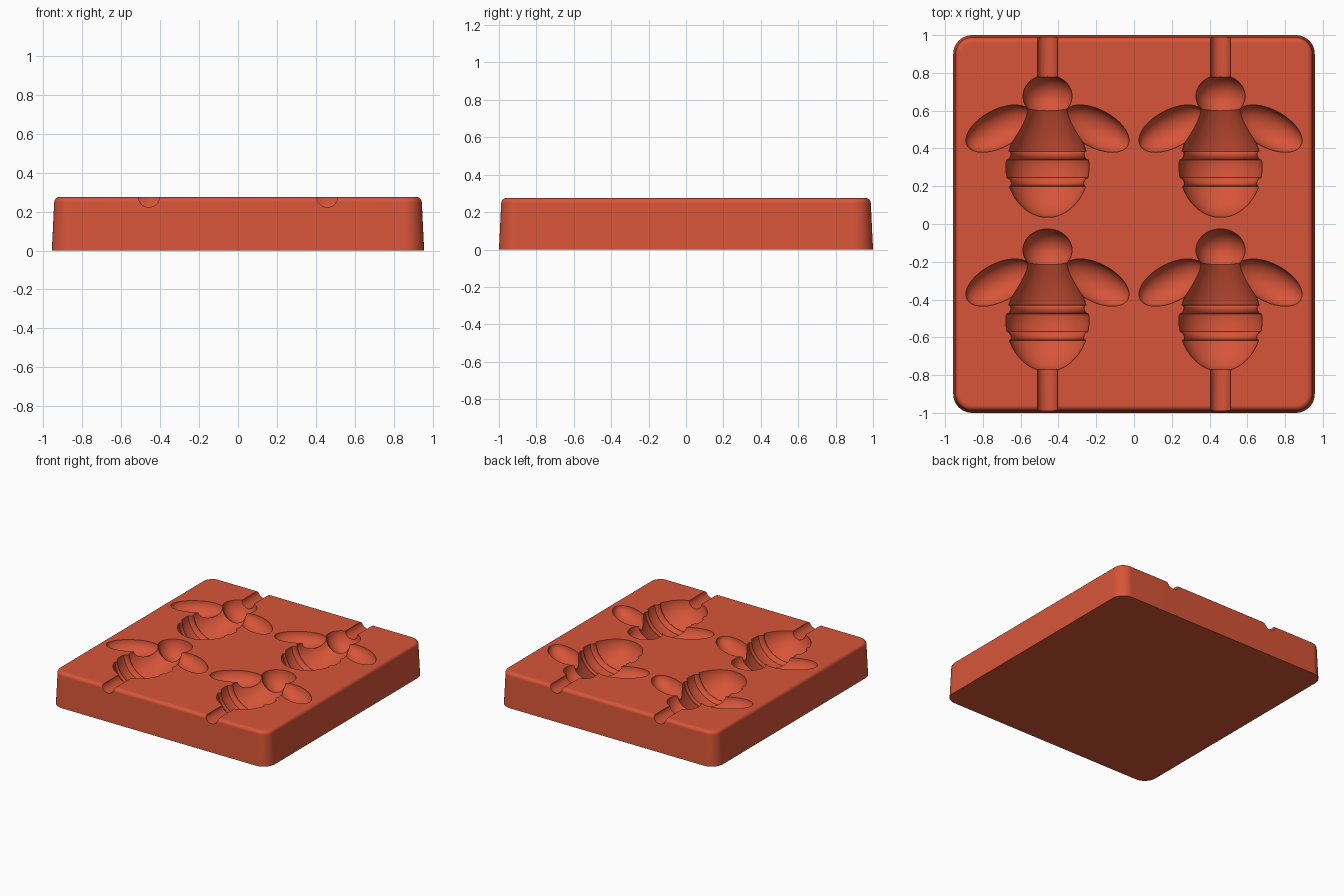
import bpy, bmesh
from math import sin, cos, pi, radians, sqrt
from mathutils import Matrix

cube = bpy.data.objects.get("Cube")
if cube:
    bpy.data.objects.remove(cube, do_unlink=True)

TOP = 0.275          # height of the tray
COLUMN = 0.458       # sideways distance of each cavity column
ROW_SHIFT = -0.815   # front row relative to the back row

clay = bpy.data.materials.new("terracotta red")
clay.use_nodes = True
colour = (0.68, 0.09, 0.04, 1)
clay.diffuse_color = colour
clay.node_tree.nodes["Principled BSDF"].inputs["Base Color"].default_value = colour


def mesh_object(name, bm):
    bmesh.ops.recalc_face_normals(bm, faces=bm.faces)
    mesh = bpy.data.meshes.new(name)
    bm.to_mesh(mesh)
    bm.free()
    mesh.materials.append(clay)
    obj = bpy.data.objects.new(name, mesh)
    bpy.context.collection.objects.link(obj)
    return obj


def skin(name, rings):
    """Join equal point rings into a closed solid."""
    bm = bmesh.new()
    loops = [[bm.verts.new(p) for p in ring] for ring in rings]
    n = len(loops[0])
    for a, b in zip(loops, loops[1:]):
        for i in range(n):
            j = (i + 1) % n
            bm.faces.new((a[i], a[j], b[j], b[i]))
    bm.faces.new(loops[0])
    bm.faces.new(loops[-1])
    return mesh_object(name, bm)


def rounded_ring(inset, z, radius=0.1, steps=10):
    ring = []
    for k, (sx, sy) in enumerate([(1, 1), (-1, 1), (-1, -1), (1, -1)]):
        for i in range(steps + 1):
            a = (k + i / steps) * pi / 2
            ring.append((sx * (0.957 - radius) + (radius - inset) * cos(a),
                         sy * (1.0 - radius) + (radius - inset) * sin(a), z))
    return ring


def lathe(name, x, profile, depth, segments=64):
    """Turn a (y, radius) profile around the y direction at tray-top level."""
    rings = []
    for y, r in profile:
        angles = [(i + 0.5) * 2 * pi / segments for i in range(segments)]
        rings.append([(x + r * cos(a), y, TOP + depth * r * sin(a)) for a in angles])
    return skin(name, rings)


def ellipsoid(name, x, y, size, tilt=0):
    bm = bmesh.new()
    place = (Matrix.Translation((x, y, TOP)) @ Matrix.Rotation(tilt, 4, 'Z')
             @ Matrix.Diagonal((*size, 1)) @ Matrix.Rotation(0.03, 4, 'X'))
    bmesh.ops.create_uvsphere(bm, u_segments=48, v_segments=28, radius=1, matrix=place)
    return mesh_object(name, bm)


def body_radius(y):
    """Egg-shaped tail, shoulders tapering to the neck."""
    if y < 0.31:
        return 0.221 * sqrt(max(0, 1 - ((0.31 - y) / 0.275) ** 2))
    t = (y - 0.31) / 0.31
    return 0.221 - 0.125 * t ** 1.45


def body_profile(dy):
    points = [(0.31 - 0.275 * cos(i / 20 * pi / 2), None) for i in range(1, 21)]
    points += [(0.31 + 0.31 * i / 16, None) for i in range(1, 17)]
    ys = [y for y, _ in points]
    # rounded ribs that cross the belly
    for mid in (0.362, 0.222):
        ys = [y for y in ys if abs(y - mid) > 0.026]
        ys += [mid + 0.023 * cos(i / 8 * pi) for i in range(9)]
    result = []
    for y in sorted(ys):
        r = body_radius(y)
        for mid in (0.362, 0.222):
            u = (y - mid) / 0.023
            if abs(u) < 1:
                r -= 0.017 * sqrt(1 - u * u)
        result.append((y + dy, r))
    return result


# Tray block with drafted sides and rounded top rim
rim = 0.028
rings = [rounded_ring(0, 0), rounded_ring(0.012, TOP - rim)]
for i in range(1, 8):
    a = i / 7 * pi / 2
    rings.append(rounded_ring(0.012 + rim * (1 - cos(a)), TOP - rim + rim * sin(a)))
tray = skin("mould_tray", rings)

# Cavity cutters
cutters = []
for x in (-COLUMN, COLUMN):
    for dy in (0, ROW_SHIFT):
        cutters.append(lathe("body_cutter", x, body_profile(dy), 0.87))
        cutters.append(ellipsoid("head_cutter", x, 0.677 + dy, (0.13, 0.112, 0.13)))
        for side in (-1, 1):
            cutters.append(ellipsoid("wing_cutter", x + side * 0.258, 0.505 + dy,
                                     (0.19, 0.1, 0.09), -side * radians(28)))
    # Pouring channels at the back and front
    for y0, y1 in ((0.74, 1.1), (-1.1, -0.74)):
        cutters.append(lathe("channel_cutter", x, [(y0, 0.054), (y1, 0.054)], 0.96, 32))

# Carve the cavities
bpy.context.view_layer.objects.active = tray
tray.select_set(True)
for cutter in cutters:
    cutter.hide_render = True
    carve = tray.modifiers.new("carve", 'BOOLEAN')
    carve.operation = 'DIFFERENCE'
    carve.solver = 'EXACT'
    carve.object = cutter
    bpy.ops.object.modifier_apply(modifier=carve.name)
for cutter in cutters:
    bpy.data.objects.remove(cutter, do_unlink=True)

# Smooth surfaces with crisp cavity edges
bpy.ops.object.shade_smooth_by_angle(angle=radians(28))
weighted = tray.modifiers.new("even_shading", 'WEIGHTED_NORMAL')
weighted.keep_sharp = True
